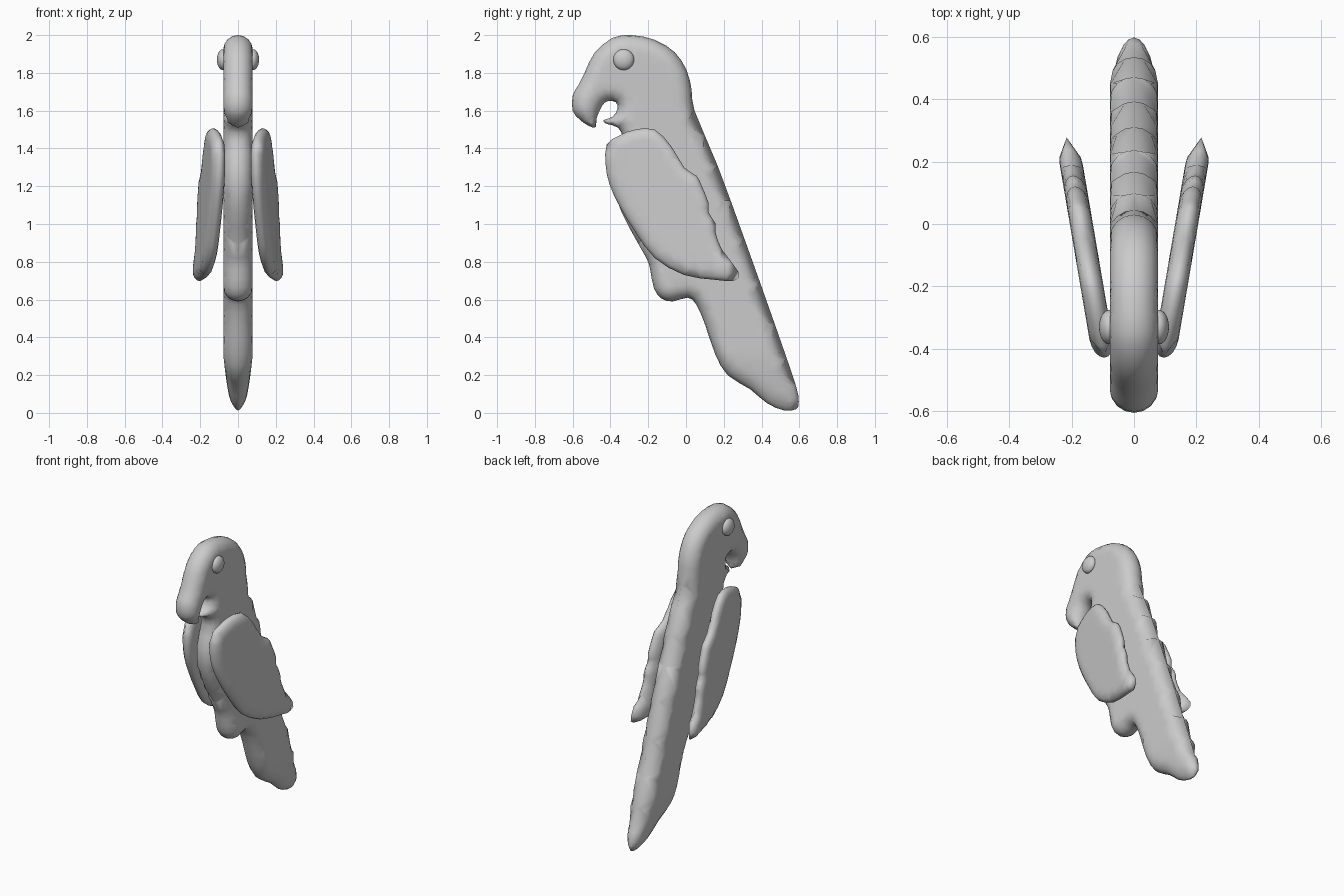
import bpy, math
from mathutils import Vector
from mathutils.geometry import delaunay_2d_cdt, intersect_point_line

cube = bpy.data.objects.get("Cube")
if cube:
    bpy.data.objects.remove(cube, do_unlink=True)

grey = bpy.data.materials.new("plain grey")
grey.use_nodes = True
grey.diffuse_color = (0.6, 0.6, 0.6, 1)
grey.node_tree.nodes["Principled BSDF"].inputs["Base Color"].default_value = grey.diffuse_color


def points(flat):
    return [Vector(p) for p in zip(flat[::2], flat[1::2])]


def refine(pts):
    """Add a rounded midpoint between every pair of outline points."""
    out, n = [], len(pts)
    for i in range(n):
        a, b, c, d = (pts[(i + k) % n] for k in (-1, 0, 1, 2))
        out += [b, (b + c) * 0.5625 - (a + d) * 0.0625]
    return out


def edge_distance(p, outline):
    best = 9.0
    for a, b in zip(outline, outline[1:] + outline[:1]):
        q, t = intersect_point_line(p, a, b)
        q = a.lerp(b, min(max(t, 0), 1))
        best = min(best, (p - Vector(q[:2])).length)
    return best


def is_inside(p, outline):
    odd = False
    for a, b in zip(outline, outline[1:] + outline[:1]):
        if (a.y > p.y) != (b.y > p.y):
            if p.x < a.x + (p.y - a.y) * (b.x - a.x) / (b.y - a.y):
                odd = not odd
    return odd


def finish(obj):
    obj.data.materials.append(grey)
    obj.data.polygons.foreach_set("use_smooth", [True] * len(obj.data.polygons))


def pillow(name, outline, half, rim, taper, centre, sides=(1,)):
    """Inflate a side outline into a flat slab with a rounded rim."""
    n = len(outline)
    inner = []
    # rows of points that follow the rim
    for k in (1, 2, 3, 4):
        depth = rim * (1 - math.cos(k * math.pi / 8))
        for i, p in enumerate(outline):
            t = (outline[(i + 1) % n] - outline[i - 1]).normalized()
            q = p + Vector((-t.y, t.x)) * depth
            if is_inside(q, outline) and edge_distance(q, outline) > depth * 0.95:
                inner.append(q)
    # even grid across the middle
    step = 0.045
    for i in range(-15, 16):
        for j in range(46):
            q = Vector((i * step, j * step))
            if is_inside(q, outline) and edge_distance(q, outline) > rim * 0.6:
                inner.append(q)
    flat, _, tris, *_ = delaunay_2d_cdt(outline + inner, [], [list(range(n))], 1, 1e-5)
    heights = []
    for p in flat:
        u = 1 - min(edge_distance(p, outline) / rim, 1)
        heights.append(half * taper(p) * math.sqrt(max(0, 1 - u * u)))
    rimmed = [h < 0.002 for h in heights]
    count = len(flat)
    for side in sides:
        verts = [(side * (centre(p) + h), p.x, p.y) for p, h in zip(flat, heights)]
        verts += [(side * (centre(p) - h), p.x, p.y) for p, h in zip(flat, heights)]
        back = [i if rimmed[i] else i + count for i in range(count)]
        faces = []
        for f in tris:
            far = [back[i] for i in f]
            front = list(f)
            if side > 0:
                faces += [front, far[::-1]]
            else:
                faces += [front[::-1], far]
        label = name if len(sides) == 1 else ("left_" if side > 0 else "right_") + name
        mesh = bpy.data.meshes.new(label)
        mesh.from_pydata(verts, [], faces)
        mesh.validate()
        obj = bpy.data.objects.new(label, mesh)
        bpy.context.collection.objects.link(obj)
        finish(obj)


# Body outline, counter-clockwise from the crown: beak, belly, feet, tail, back
body = points([
    -.29, 2, -.39, 1.985, -.485, 1.905, -.535, 1.805, -.57, 1.735, -.6, 1.68,
    -.6, 1.6, -.56, 1.55, -.51, 1.517, -.478, 1.513, -.473, 1.56, -.445, 1.625,
    -.415, 1.65, -.372, 1.645, -.362, 1.61, -.39, 1.567, -.437, 1.55, -.42, 1.53,
    -.36, 1.51, -.335, 1.44, -.38, 1.3, -.37, 1.14, -.3, .98, -.21, .82,
    -.19, .76, -.17, .66, -.13, .605, -.07, .59, .01, .61, .055, .573,
    .1, .47, .155, .31, .22, .2, .34, .125, .43, .05, .52, .013,
    .584, .02, .597, .06, .58, .15, .47, .47, .31, .92, .167, 1.31,
    .045, 1.6, .03, 1.71, .003, 1.815, -.06, 1.91, -.165, 1.975])
pillow("body", refine(body), 0.077, 0.075,
       lambda p: min(1, max(p.y, 0.005) / 0.3) ** 0.4, lambda p: 0)

# Wings with a scalloped trailing edge, splayed outwards to the rear
wing = points([
    -.42, 1.42, -.425, 1.31, -.405, 1.21, -.35, 1.09, -.267, .955, -.166, .82,
    -.01, .73, .15, .705, .256, .7, .277, .748, .19, .865, .155, .96,
    .155, 1.005, .12, 1.06, .12, 1.11, .08, 1.21, .055, 1.255, -.01, 1.3,
    -.077, 1.41, -.166, 1.5, -.27, 1.5, -.35, 1.47])
pillow("wing", refine(wing), 0.037, 0.06,
       lambda p: 1, lambda p: 0.097 + 0.17 * (p.x + 0.42), (1, -1))

# Eyes
for side, label in ((1, "left_eye"), (-1, "right_eye")):
    bpy.ops.mesh.primitive_uv_sphere_add(segments=24, ring_count=16, radius=0.055,
                                         location=(side * 0.08, -0.33, 1.87))
    eye = bpy.context.object
    eye.name = label
    eye.scale.x = 0.58
    finish(eye)
